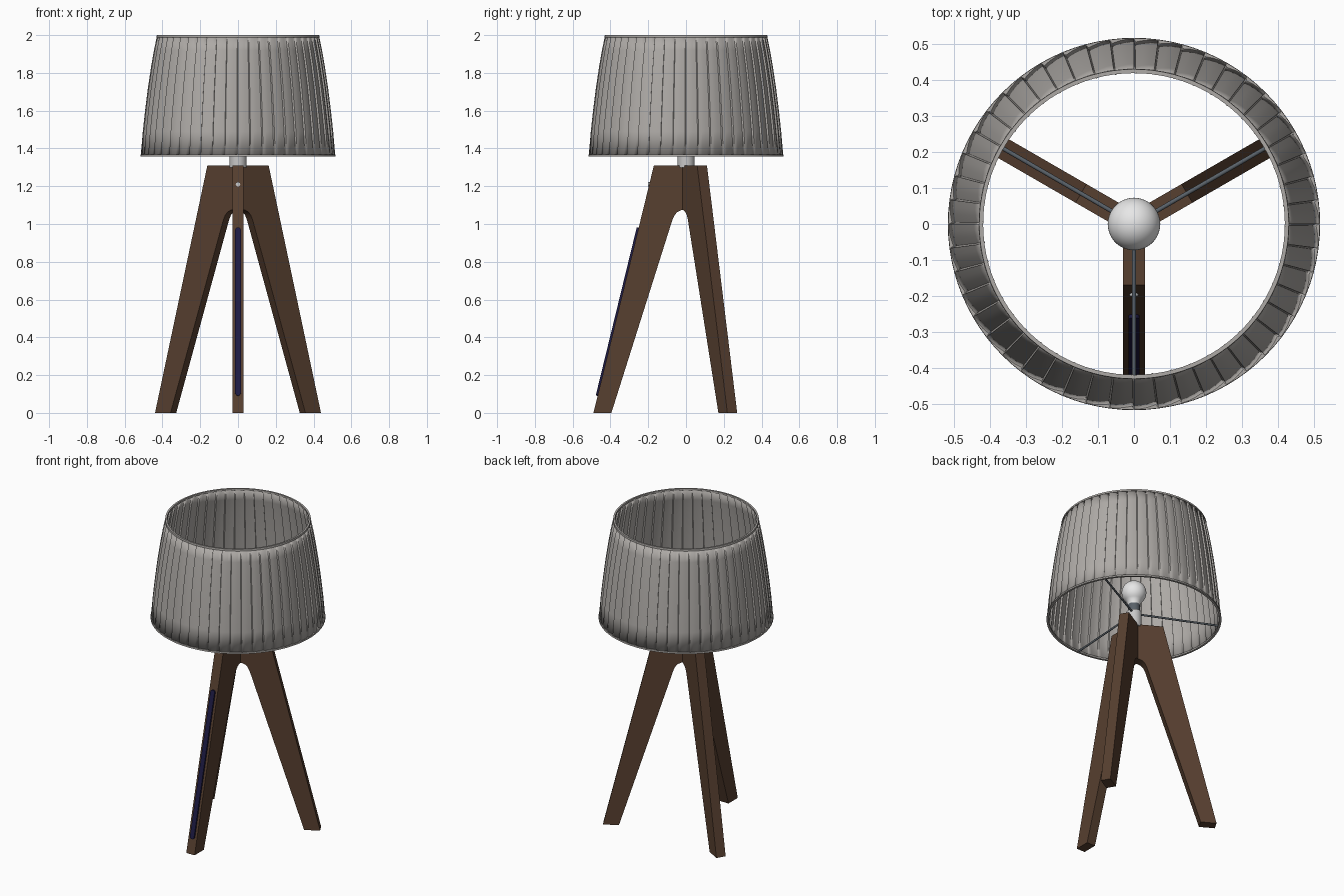
import bpy, bmesh, math
from mathutils import Vector, Matrix

if "Cube" in bpy.data.objects:
    bpy.data.objects.remove(bpy.data.objects["Cube"])


def material(name, rgb):
    m = bpy.data.materials.new(name)
    m.diffuse_color = (*rgb, 1)
    m.use_nodes = True
    m.node_tree.nodes["Principled BSDF"].inputs["Base Color"].default_value = m.diffuse_color
    return m


FABRIC = material("grey fabric", (0.42, 0.40, 0.38))
WOOD = material("dark walnut", (0.095, 0.050, 0.029))
WHITE = material("white glass", (0.80, 0.80, 0.80))
SOCKET = material("light grey socket", (0.58, 0.58, 0.58))
STEEL = material("dark steel", (0.10, 0.12, 0.14))
NAVY = material("navy cord", (0.012, 0.010, 0.055))


def finish(name, bm, mat, smooth=None):
    bmesh.ops.recalc_face_normals(bm, faces=bm.faces)
    me = bpy.data.meshes.new(name)
    bm.to_mesh(me)
    bm.free()
    me.materials.append(mat)
    ob = bpy.data.objects.new(name, me)
    bpy.context.collection.objects.link(ob)
    if smooth:
        bpy.ops.object.select_all(action='DESELECT')
        ob.select_set(True)
        bpy.context.view_layer.objects.active = ob
        bpy.ops.object.shade_smooth_by_angle(angle=math.radians(smooth))
    return ob


def prism(points, offset):
    """Extrude a flat outline along offset."""
    bm = bmesh.new()
    face = bm.faces.new([bm.verts.new(p) for p in points])
    ext = bmesh.ops.extrude_face_region(bm, geom=[face])
    vs = [g for g in ext["geom"] if isinstance(g, bmesh.types.BMVert)]
    bmesh.ops.translate(bm, vec=offset, verts=vs)
    return bm


def lathe(name, profile, mat, closed=False, n=64, smooth=35):
    bm = bmesh.new()
    vs = [bm.verts.new((r, 0, z)) for r, z in profile]
    pairs = list(zip(vs, vs[1:])) + ([(vs[-1], vs[0])] if closed else [])
    edges = [bm.edges.new(p) for p in pairs]
    bmesh.ops.spin(bm, geom=vs + edges, cent=(0, 0, 0), axis=(0, 0, 1),
                   angle=math.tau, steps=n, use_duplicate=False)
    bmesh.ops.remove_doubles(bm, verts=bm.verts, dist=1e-5)
    return finish(name, bm, mat, smooth)


def rod(name, a, b, radius, mat, n=12):
    a, b = Vector(a), Vector(b)
    d = b - a
    bm = bmesh.new()
    bmesh.ops.create_cone(bm, cap_ends=True, segments=n, radius1=radius,
                          radius2=radius, depth=d.length,
                          matrix=Matrix.Translation((a + b) / 2)
                          @ d.to_track_quat('Z', 'Y').to_matrix().to_4x4())
    return finish(name, bm, mat, 40)


# Three legs, outline in radius / height, with a rounded arch near the hub
T = 0.06
outline = [(0.49, 0), (0.17, 1.31), (0, 1.31), (0, 1.078), (0.025, 1.074),
           (0.045, 1.064), (0.060, 1.048), (0.072, 1.022), (0.395, 0)]
for label, deg in (("front", -90), ("right", 30), ("left", 150)):
    ang = math.radians(deg)
    bm = prism([(r, -T / 2, z) for r, z in outline], (0, T, 0))
    bm.transform(Matrix.Rotation(ang, 4, 'Z'))
    finish(label + "_leg", bm, WOOD, 25)
    # Spoke carrying the shade
    c, s = math.cos(ang), math.sin(ang)
    rod(label + "_shade_spoke", (0.03 * c, 0.03 * s, 1.395),
        (0.508 * c, 0.508 * s, 1.366), 0.006, STEEL)

# Cord strip with round ends on the outer face of the front leg
low, high = Vector((0, -0.468, 0.09)), Vector((0, -0.251, 0.98))
up = (high - low).normalized()
side = Vector((1, 0, 0))
out = side.cross(up)
if out.y > 0:
    out = -out
W = 0.015
pts = []
for centre, start in ((high - up * W, 0), (low + up * W, math.pi)):
    for i in range(9):
        a = start + math.pi * i / 8
        pts.append(centre + side * W * math.cos(a) + up * W * math.sin(a))
finish("cord_strip", prism([p - out * 0.004 for p in pts], out * 0.014), NAVY, 40)

# Screw on the front leg
rod("leg_screw", (0, -0.18, 1.21), (0, -0.200, 1.21), 0.012, SOCKET, 20)

# Socket, bulb neck and bulb
lathe("socket", [(0, 1.30), (0.045, 1.30), (0.045, 1.405), (0, 1.405)], SOCKET)
lathe("bulb_neck", [(0, 1.40), (0.036, 1.40), (0.036, 1.462), (0, 1.462)], STEEL)
C, R = 1.54, 0.073
bulb = [(0, 1.455), (0.036, 1.455), (0.042, 1.478)]
bulb += [(R * math.cos(math.radians(a)), C + R * math.sin(math.radians(a)))
         for a in range(-45, 90, 9)] + [(0, C + R)]
lathe("bulb", bulb, WHITE)

# Pleated shade: overlapping folds around a slightly bowed profile
N = 48
profile = [(0.515, 1.361), (0.504, 1.49), (0.492, 1.60), (0.477, 1.72),
           (0.459, 1.84), (0.445, 1.92), (0.429, 1.998)]
fold = [(0, 0), (0.3, -0.001), (0.6, -0.004), (0.93, -0.009)]
bm = bmesh.new()
rings = []
for r, z in profile:
    ring = []
    for i in range(N):
        for t, d in fold:
            a = math.tau * (i + t) / N
            ring.append(bm.verts.new(((r + d) * math.cos(a), (r + d) * math.sin(a), z)))
    rings.append(ring)
M = len(rings[0])
for p, q in zip(rings, rings[1:]):
    for i in range(M):
        j = (i + 1) % M
        bm.faces.new((p[i], p[j], q[j], q[i]))
shade = finish("pleated_shade", bm, FABRIC, 25)
mod = shade.modifiers.new("thickness", 'SOLIDIFY')
mod.thickness = 0.003
mod.offset = -1

# Smooth rims at both ends of the shade
lathe("shade_top_rim", [(0.419, 1.988), (0.431, 1.988), (0.430, 2.0), (0.419, 2.0)],
      FABRIC, True, 96)
lathe("shade_bottom_rim", [(0.503, 1.358), (0.517, 1.358), (0.516, 1.368), (0.503, 1.368)],
      FABRIC, True, 96)
